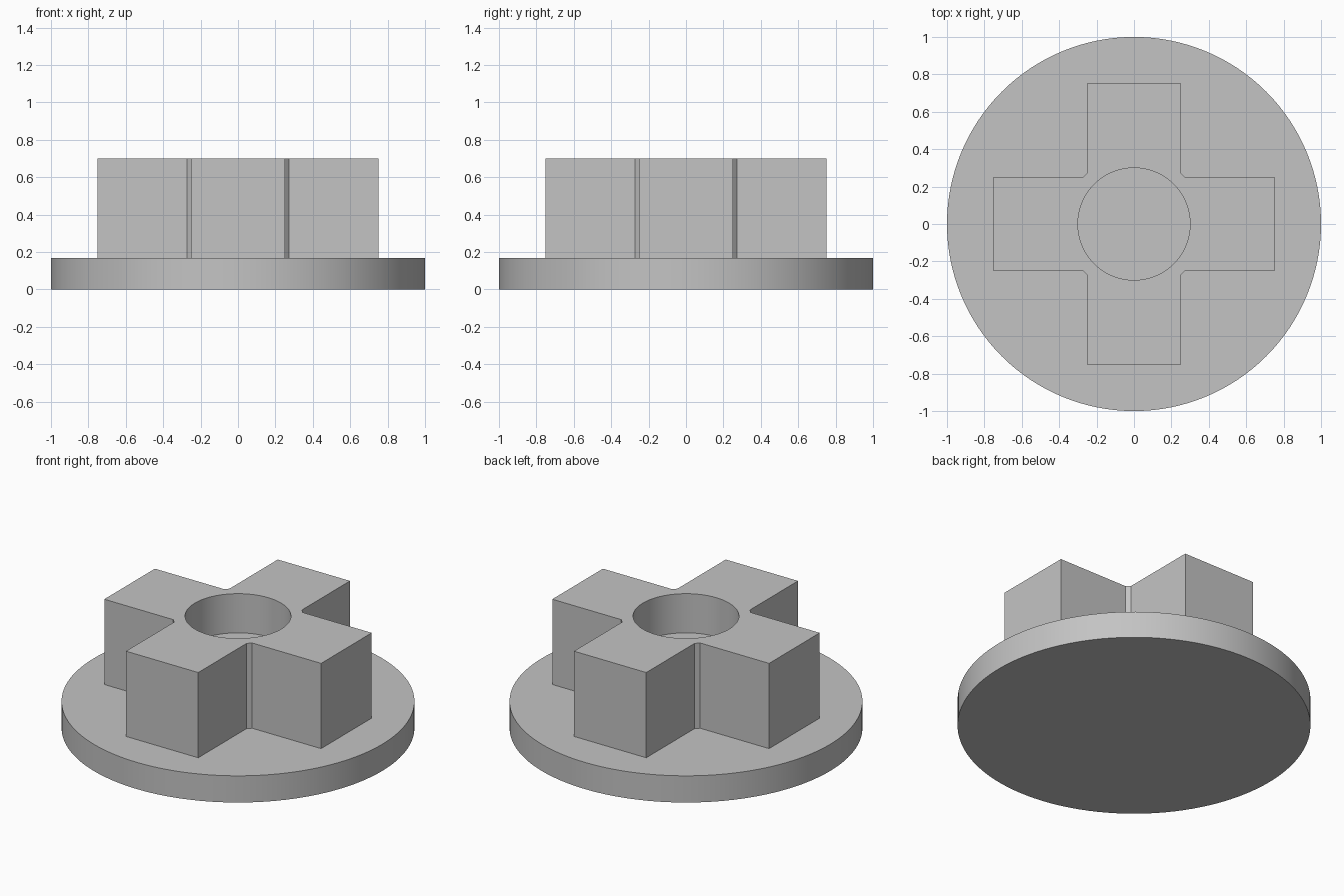
import bpy
import bmesh
import math

if "Cube" in bpy.data.objects:
    bpy.data.objects.remove(bpy.data.objects["Cube"], do_unlink=True)

PLATE_TOP, TOP = 0.167, 0.70
ARM_HALF, ARM_REACH, CORNER = 0.25, 0.75, 0.273
BORE_RADIUS, BORE_FLOOR = 0.30, 0.455

grey = bpy.data.materials.new("plain grey")
grey.use_nodes = True
colour = (0.55, 0.55, 0.55, 1.0)
grey.diffuse_color = colour
grey.node_tree.nodes["Principled BSDF"].inputs["Base Color"].default_value = colour


def prism(name, outline, z0, z1):
    """Extrude a flat outline between two heights."""
    bm = bmesh.new()
    base = bm.faces.new([bm.verts.new((x, y, z0)) for x, y in outline])
    new = bmesh.ops.extrude_face_region(bm, geom=[base], use_keep_orig=True)["geom"]
    verts = [v for v in new if isinstance(v, bmesh.types.BMVert)]
    bmesh.ops.translate(bm, verts=verts, vec=(0, 0, z1 - z0))
    bmesh.ops.recalc_face_normals(bm, faces=bm.faces)
    mesh = bpy.data.meshes.new(name)
    bm.to_mesh(mesh)
    bm.free()
    mesh.materials.append(grey)
    obj = bpy.data.objects.new(name, mesh)
    bpy.context.collection.objects.link(obj)
    return obj


def circle(radius, sides=128):
    steps = [2 * math.pi * i / sides for i in range(sides)]
    return [(radius * math.cos(a), radius * math.sin(a)) for a in steps]


def activate(obj):
    bpy.ops.object.select_all(action='DESELECT')
    obj.select_set(True)
    bpy.context.view_layer.objects.active = obj


# Round base plate
plate = prism("base_plate", circle(1.0), 0, PLATE_TOP)

# Cross block: one arm outline turned four times, with chamfered inner corners
arm = [(CORNER, -ARM_HALF), (ARM_REACH, -ARM_HALF),
       (ARM_REACH, ARM_HALF), (CORNER, ARM_HALF)]
outline = []
for turn in range(4):
    outline += arm
    arm = [(-y, x) for x, y in arm]
cross = prism("cross_block", outline, PLATE_TOP, TOP)

# Blind round bore in the middle of the cross
cutter = prism("bore_cutter", circle(BORE_RADIUS, 96), BORE_FLOOR, TOP + 0.2)
cutter.hide_render = True
bore = cross.modifiers.new("bore", 'BOOLEAN')
bore.operation = 'DIFFERENCE'
bore.solver = 'EXACT'
bore.object = cutter
activate(cross)
bpy.ops.object.modifier_apply(modifier=bore.name)
bpy.data.objects.remove(cutter, do_unlink=True)

# Smooth round walls, keep edges crisp
for obj in (plate, cross):
    activate(obj)
    bpy.ops.object.shade_smooth_by_angle(angle=math.radians(30))
